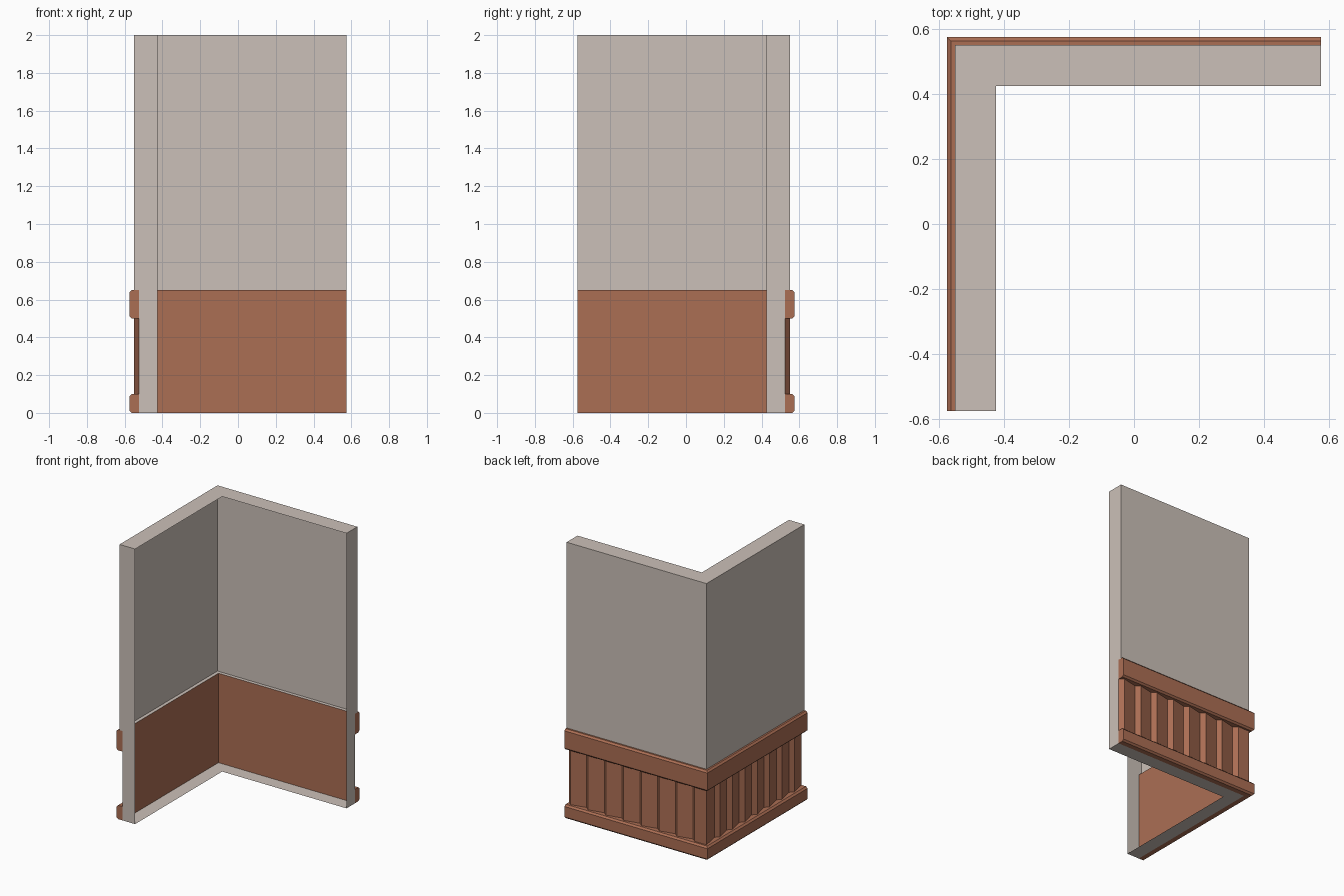
import bpy, bmesh

if "Cube" in bpy.data.objects:
    bpy.data.objects.remove(bpy.data.objects["Cube"])

END = 0.575     # open ends of the L and outermost extent


def material(name, color):
    m = bpy.data.materials.new(name)
    m.diffuse_color = (*color, 1)
    m.use_nodes = True
    m.node_tree.nodes["Principled BSDF"].inputs["Base Color"].default_value = m.diffuse_color
    return m


PLASTER = material("warm_grey_plaster", (0.60, 0.53, 0.48))
WOOD = material("red_brown_wood", (0.41, 0.156, 0.088))


def make_object(name, bm, mats):
    bmesh.ops.remove_doubles(bm, verts=bm.verts, dist=1e-5)
    me = bpy.data.meshes.new(name)
    bm.to_mesh(me)
    bm.free()
    for m in mats:
        me.materials.append(m)
    ob = bpy.data.objects.new(name, me)
    bpy.context.collection.objects.link(ob)
    return ob


def sweep(name, profile, mats, skip=(), second=()):
    """Sweep a closed (distance, height) profile round the mitred corner.
    skip: sides left open; second: sides given the second material."""
    bm = bmesh.new()
    rings = [[bm.verts.new(p) for p in ((END, d, z), (-d, d, z), (-d, -END, z))]
             for d, z in profile]
    for i, p in enumerate(rings):
        if i in skip:
            continue
        q = rings[(i + 1) % len(rings)]
        for k in (0, 1):
            f = bm.faces.new((p[k], p[k + 1], q[k + 1], q[k]))
            f.material_index = 1 if i in second else 0
    # end caps
    bm.faces.new([r[0] for r in rings])
    bm.faces.new([r[2] for r in reversed(rings)])
    return make_object(name, bm, mats)


# Wall shell: open on the inside, recessed wooden back panel at the bottom
sweep("wall_shell",
      [(0.425, 0), (0.525, 0), (0.525, 0.65), (0.55, 0.65), (0.55, 2), (0.425, 2)],
      [PLASTER, WOOD], skip=(5,), second=(1,))

# Chamfered rails
c = 0.012
sweep("bottom_rail",
      [(0.525, 0), (END - c, 0), (END, c), (END, 0.1 - c), (END - c, 0.1), (0.525, 0.1)],
      [WOOD], skip=(5,))
sweep("top_rail",
      [(0.525, 0.5), (END - c, 0.5), (END, 0.5 + c), (END, 0.65 - c),
       (END - c, 0.65), (0.55, 0.65), (0.525, 0.65)],
      [WOOD], skip=(5, 6))

# Slanted boards: a short steep edge, then a long gentle slope, seven per wall
PITCH, RAMP, LOW, HIGH = 1 / 7, 0.03, 0.525, 0.55
path = []
for i in range(8):
    x = END - i * PITCH
    path += [(x, LOW), (x - RAMP, HIGH)]
path.append((-HIGH, HIGH))                      # corner board
for i in range(7):
    y = 0.425 - i * PITCH
    path += [(-LOW, y), (-HIGH, y - RAMP)]
path.append((-LOW, -END))

bm = bmesh.new()
cols = [[bm.verts.new((x, y, z)) for z in (0.1, 0.5)] for x, y in path]
for a, b in zip(cols, cols[1:]):
    bm.faces.new((a[0], b[0], b[1], a[1]))
make_object("panel_boards", bm, [WOOD])
